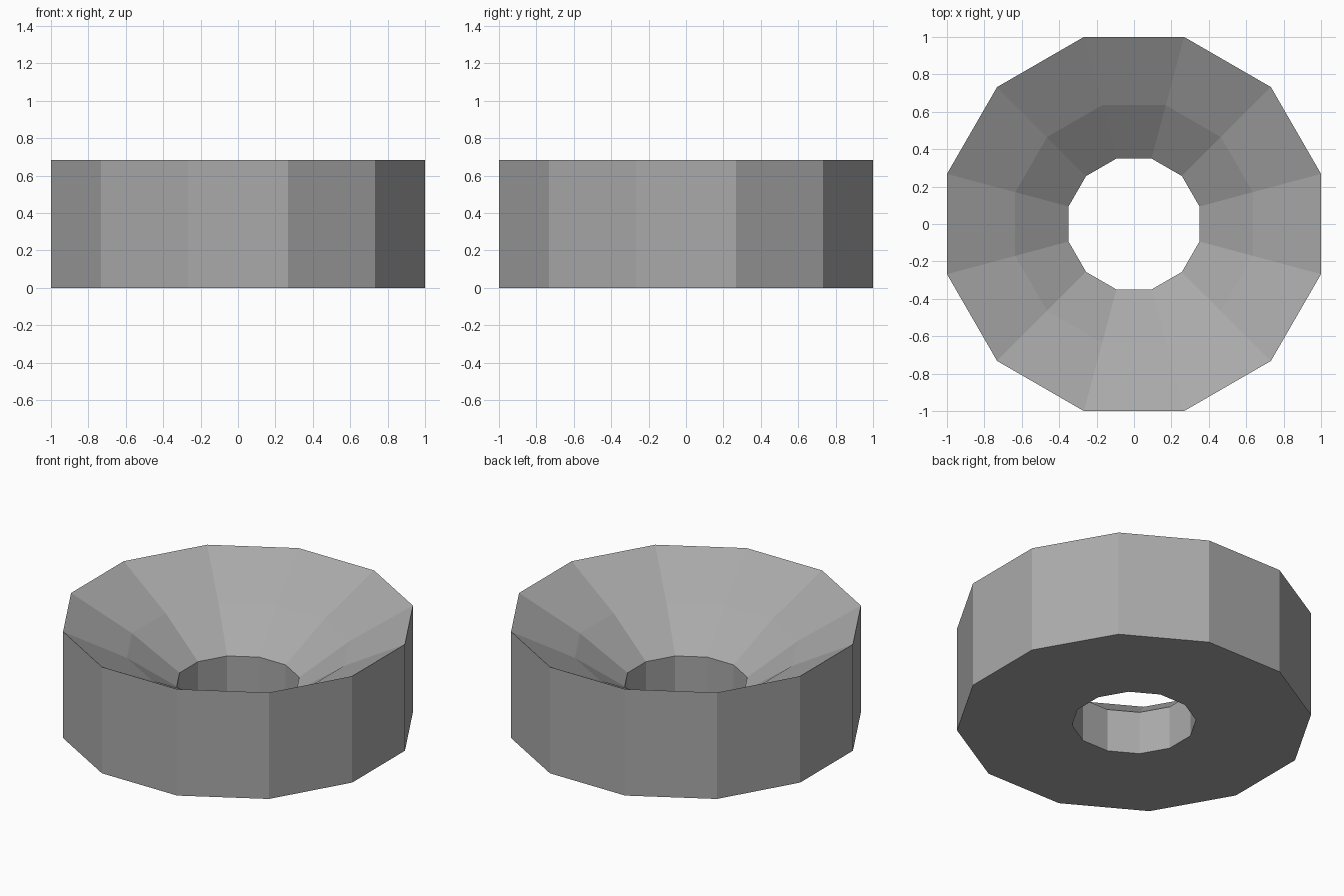
import bpy
import bmesh
from math import cos, pi, tau
from mathutils import Matrix, Vector

cube = bpy.data.objects.get("Cube")
if cube:
    bpy.data.objects.remove(cube, do_unlink=True)

SIDES = 12
HEIGHT = 0.684

# Plain grey for the whole ring
grey = bpy.data.materials.new("mid_grey")
grey.use_nodes = True
colour = (0.4, 0.4, 0.4, 1)
grey.diffuse_color = colour
grey.node_tree.nodes["Principled BSDF"].inputs["Base Color"].default_value = colour


def lathe(name, profile, sides, material):
    """Sweep a closed (apothem, z) profile into a flat-sided ring."""
    bm = bmesh.new()
    rings = []
    for apothem, z in profile:
        start = Vector((apothem / cos(pi / sides), 0, z))
        rings.append([
            bm.verts.new(Matrix.Rotation(tau * (i + 0.5) / sides, 3, "Z") @ start)
            for i in range(sides)
        ])
    for k, ring in enumerate(rings):
        following = rings[(k + 1) % len(rings)]
        for i in range(sides):
            j = (i + 1) % sides
            bm.faces.new((ring[i], ring[j], following[j], following[i]))
    bmesh.ops.recalc_face_normals(bm, faces=bm.faces)
    mesh = bpy.data.meshes.new(name)
    bm.to_mesh(mesh)
    bm.free()
    mesh.materials.append(material)
    obj = bpy.data.objects.new(name, mesh)
    bpy.context.collection.objects.link(obj)
    return obj


# Outer wall, two-step funnel, and straight central hole
lathe("funnel_ring", [
    (1.0, 0), (1.0, HEIGHT),
    (0.635, 0.485), (0.35, 0.278), (0.35, 0),
], SIDES, grey)
